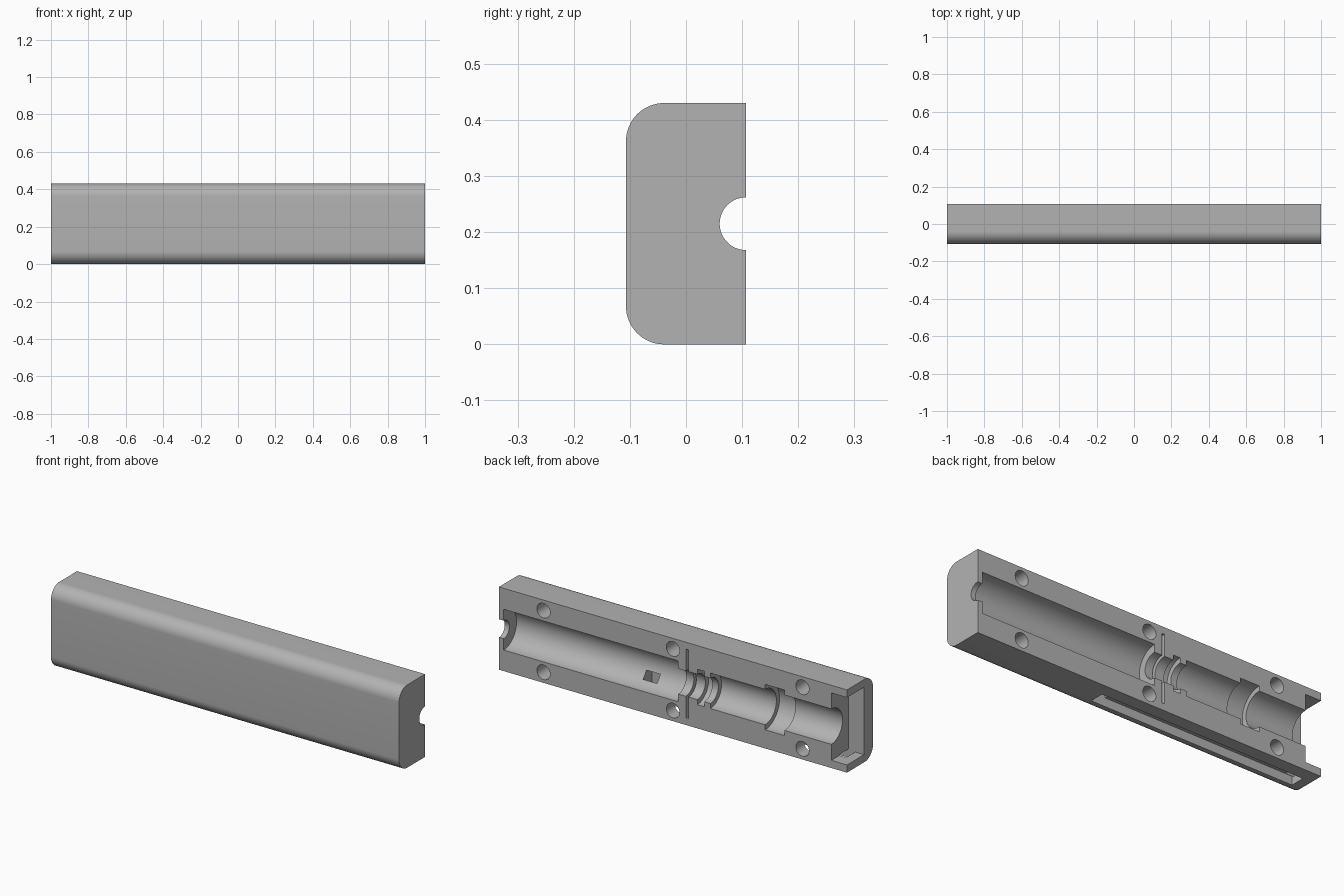
import bpy, bmesh, math
from mathutils import Matrix

if "Cube" in bpy.data.objects:
    bpy.data.objects.remove(bpy.data.objects["Cube"], do_unlink=True)

BACK, HEIGHT, ROUND = 0.107, 0.43, 0.068
MID = HEIGHT / 2

grey = bpy.data.materials.new("plain grey")
grey.use_nodes = True
grey.diffuse_color = (0.45, 0.45, 0.45, 1)
grey.node_tree.nodes["Principled BSDF"].inputs["Base Color"].default_value = (0.45, 0.45, 0.45, 1)


def add_object(name, bm):
    bmesh.ops.recalc_face_normals(bm, faces=bm.faces[:])
    mesh = bpy.data.meshes.new(name)
    bm.to_mesh(mesh)
    bm.free()
    mesh.materials.append(grey)
    obj = bpy.data.objects.new(name, mesh)
    bpy.context.collection.objects.link(obj)
    return obj


cutters = []


def cut_box(name, x, y, z):
    bm = bmesh.new()
    bmesh.ops.create_cube(bm, size=1)
    for v in bm.verts:
        v.co = [(a + b) / 2 + c * (b - a) for (a, b), c in zip((x, y, z), v.co)]
    cutters.append(add_object(name, bm))


def cut_cylinder(name, radius, length, centre, turn, sides=64):
    bm = bmesh.new()
    matrix = Matrix.Translation(centre) @ turn
    bmesh.ops.create_cone(bm, cap_ends=True, segments=sides, radius1=radius,
                          radius2=radius, depth=length, matrix=matrix)
    cutters.append(add_object(name, bm))


def cut_bore(name, radius, x0, x1):
    cut_cylinder(name, radius, x1 - x0, ((x0 + x1) / 2, BACK, MID),
                 Matrix.Rotation(math.pi / 2, 4, "Y"))


# Half shell: profile rounded along its two front edges
outline = [(BACK, 0), (BACK, HEIGHT)]
for side in (1, -1):
    arc = []
    for i in range(17):
        a = i / 16 * math.pi / 2
        arc.append((-BACK + ROUND - ROUND * math.sin(a),
                    MID + side * (MID - ROUND + ROUND * math.cos(a))))
    outline += arc if side > 0 else arc[::-1]
bm = bmesh.new()
face = bm.faces.new([bm.verts.new((-1, y, z)) for y, z in outline])
swept = bmesh.ops.extrude_face_region(bm, geom=[face])["geom"]
bmesh.ops.translate(bm, vec=(2, 0, 0), verts=[g for g in swept if isinstance(g, bmesh.types.BMVert)])
shell = add_object("half_shell", bm)

# Stepped bore along the open back
cut_bore("cable_hole", 0.047, 0.9, 1.1)
cut_bore("long_chamber", 0.106, -0.03, 0.973)
cut_bore("neck", 0.066, -0.25, 0.02)
cut_bore("ring_groove", 0.092, -0.18, -0.14)
cut_bore("short_chamber", 0.092, -1.1, -0.215)
cut_bore("wide_groove", 0.118, -0.64, -0.53)

# Thin divider slit, end socket and the channel under the shell
cut_box("divider_slit", (-0.088, -0.074), (-0.02, 0.2), (0.036, 0.394))
cut_box("end_socket", (-1.1, -0.91), (BACK - 0.14, 0.2), (0.04, 0.39))
cut_box("wire_channel", (-0.95, 0.22), (-0.035, 0.04), (-0.1, 0.045))
cut_box("wire_opening", (0.14, 0.22), (-0.035, 0.04), (-0.05, 0.17))

# Six blind screw holes
for x in (-0.744, 0, 0.744):
    for side in (-1, 1):
        cut_cylinder("screw_hole", 0.038, 0.2, (x, BACK, MID + side * 0.16),
                     Matrix.Rotation(math.pi / 2, 4, "X"), 32)

for cutter in cutters:
    mod = shell.modifiers.new(cutter.name, "BOOLEAN")
    mod.operation = "DIFFERENCE"
    mod.solver = "EXACT"
    mod.object = cutter

# Bake the cuts and remove the helpers
bpy.context.view_layer.update()
graph = bpy.context.evaluated_depsgraph_get()
result = bpy.data.meshes.new_from_object(shell.evaluated_get(graph))
shell.modifiers.clear()
shell.data = result
for cutter in cutters:
    bpy.data.objects.remove(cutter, do_unlink=True)

result.materials.clear()
result.materials.append(grey)
for poly in result.polygons:
    poly.material_index = 0
for obj in bpy.context.selected_objects:
    obj.select_set(False)
shell.select_set(True)
bpy.context.view_layer.objects.active = shell
bpy.ops.object.shade_smooth_by_angle(angle=math.radians(30))
